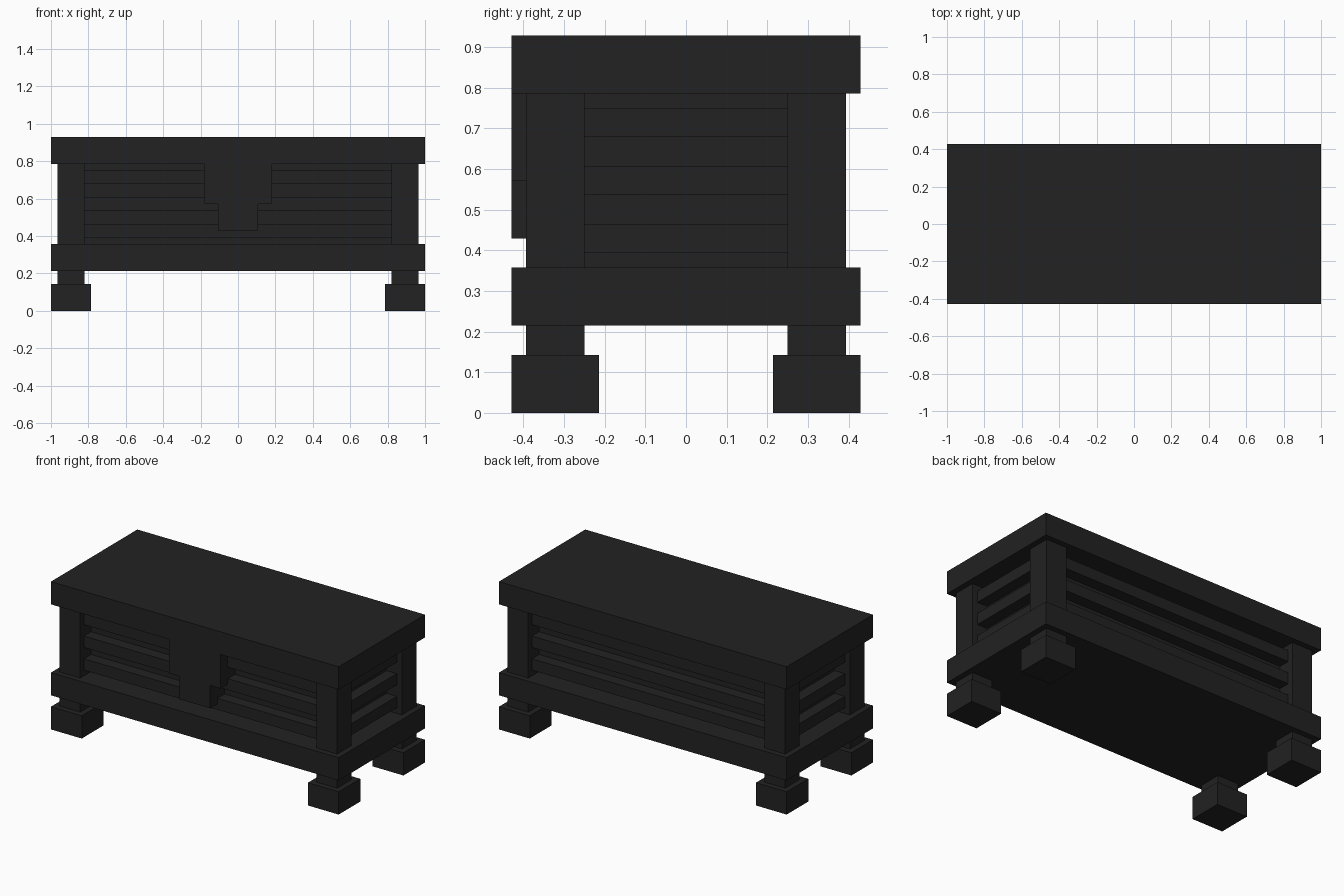
import bpy
import bmesh

if "Cube" in bpy.data.objects:
    bpy.data.objects.remove(bpy.data.objects["Cube"])

U = 1 / 28            # building unit
HX, HY = 28 * U, 12 * U   # half length and half depth

dark = bpy.data.materials.new("charcoal")
dark.diffuse_color = (0.016, 0.016, 0.016, 1)
dark.use_nodes = True
dark.node_tree.nodes["Principled BSDF"].inputs["Base Color"].default_value = dark.diffuse_color


def finish(name, bm):
    bmesh.ops.recalc_face_normals(bm, faces=bm.faces)
    mesh = bpy.data.meshes.new(name)
    bm.to_mesh(mesh)
    bm.free()
    mesh.materials.append(dark)
    obj = bpy.data.objects.new(name, mesh)
    bpy.context.collection.objects.link(obj)
    return obj


def box(name, x, y, z):
    """Box from (min, max) ranges given in building units."""
    bm = bmesh.new()
    bmesh.ops.create_cube(bm, size=1)
    for v in bm.verts:
        for i, (lo, hi) in enumerate((x, y, z)):
            v.co[i] = (hi if v.co[i] > 0 else lo) * U
    return finish(name, bm)


def centred(name, inset, z):
    """Box following the outline, pulled in by inset on every side."""
    a, b = 28 - inset, 12 - inset
    return box(name, (-a, a), (-b, b), z)


# Lid and base tray
centred("lid", 0, (22, 26))
centred("base_tray", 0, (6, 10))

# Recessed core and the protruding slats around it
centred("core_panel", 4, (10, 22))
for i, z in enumerate((11, 15, 19)):
    centred(f"slat_{i + 1}", 2, (z, z + 2))

# Corner posts, legs and feet
for sx in (-1, 1):
    for sy in (-1, 1):
        tag = ("left" if sx < 0 else "right") + ("_front" if sy < 0 else "_back")

        def corner(name, near, far, z):
            xs = sorted((sx * (28 - near), sx * (28 - far)))
            ys = sorted((sy * (12 - near), sy * (12 - far)))
            box(f"{name}_{tag}", xs, ys, z)

        corner("corner_post", 1, 5, (10, 22))
        corner("leg", 1, 5, (4, 6))
        corner("foot", 0, 6, (0, 4))

# Stepped latch plate on the front, hanging from the lid
profile = [(-5, 22), (-5, 16), (-3, 16), (-3, 12), (3, 12), (3, 16), (5, 16), (5, 22)]
bm = bmesh.new()
face = bm.faces.new([bm.verts.new((x * U, -HY, z * U)) for x, z in profile])
ext = bmesh.ops.extrude_face_region(bm, geom=[face])
moved = [g for g in ext["geom"] if isinstance(g, bmesh.types.BMVert)]
bmesh.ops.translate(bm, verts=moved, vec=(0, 4 * U, 0))
if not face.is_valid or len(bm.faces) < 10:
    bm.faces.new([v for v in bm.verts if v not in moved])
finish("latch", bm)
